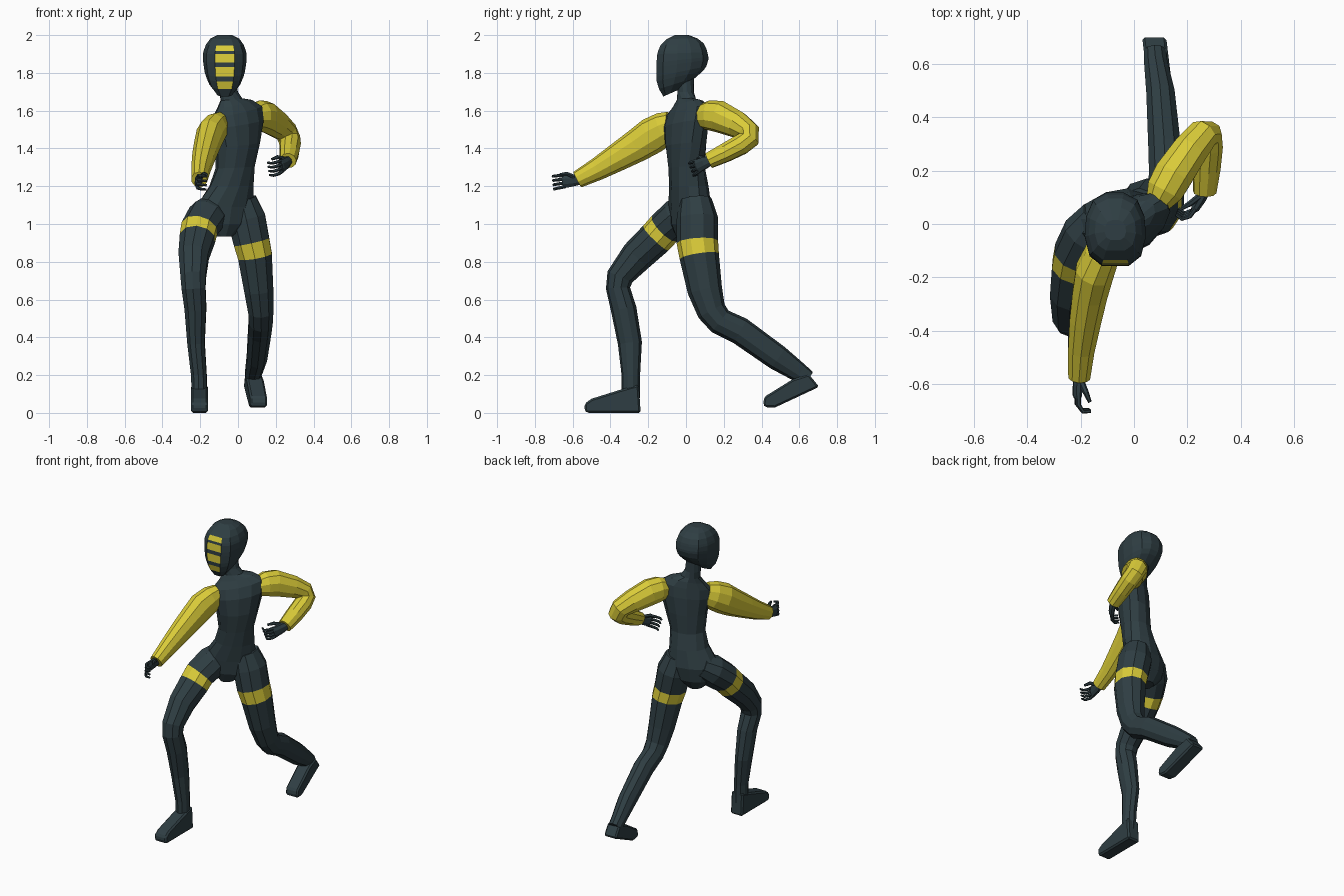
import bpy, bmesh, math
from mathutils import Vector

def material(name, rgb):
    m = bpy.data.materials.new(name)
    m.diffuse_color = (*rgb, 1)
    return m

DARK = material("dark slate", (0.028, 0.048, 0.056))
YELLOW = material("yellow", (0.70, 0.60, 0.04))

def make(name, rings, mats, rule=lambda seg, side: 0):
    """Skin a list of equal rings; rule picks the material of each face."""
    bm = bmesh.new()
    loops = [[bm.verts.new(p) for p in r] for r in rings]
    n = len(loops[0])
    for k in range(len(loops) - 1):
        for i in range(n):
            j = (i + 1) % n
            f = bm.faces.new((loops[k][i], loops[k][j], loops[k + 1][j], loops[k + 1][i]))
            f.material_index = rule(k, i)
    bm.faces.new(loops[0])
    bm.faces.new(loops[-1])
    bmesh.ops.recalc_face_normals(bm, faces=bm.faces)
    me = bpy.data.meshes.new(name)
    bm.to_mesh(me)
    bm.free()
    for m in mats:
        me.materials.append(m)
    ob = bpy.data.objects.new(name, me)
    bpy.context.collection.objects.link(ob)
    return ob

def tube(name, path, mats, n=10, rule=lambda s, i: 0, ref=(1, 0, 0)):
    """Limb along (x, y, z, side radius, depth radius) stations."""
    pts = [Vector(p[:3]) for p in path]
    rings, u, prev = [], Vector(ref), None
    for k, p in enumerate(pts):
        t = Vector()
        if k > 0:
            t += (p - pts[k - 1]).normalized()
        if k < len(pts) - 1:
            t += (pts[k + 1] - p).normalized()
        t.normalize()
        if prev:
            u = prev.rotation_difference(t) @ u
        u = (u - t * u.dot(t)).normalized()
        v = t.cross(u)
        prev = t
        a, b = path[k][3:]
        rings.append([p + u * a * math.cos(2 * math.pi * (i + .5) / n)
                      + v * b * math.sin(2 * math.pi * (i + .5) / n) for i in range(n)])
    return make(name, rings, mats, rule)

# head: tilted rings (front z, back z, front y, back y, half width)
half = [(.45, -1), (.84, -.74), (1, -.2), (.95, .35), (.72, .8), (.27, 1)]
shape = half + [(-x, y) for x, y in reversed(half)]
head = [(1.675, 1.715, -.12, -.03, .045), (1.715, 1.775, -.143, .05, .082),
        (1.755, 1.81, -.155, .09, .098), (1.78, 1.835, -.157, .108, .106),
        (1.83, 1.87, -.157, .118, .113), (1.855, 1.885, -.156, .118, .115),
        (1.90, 1.91, -.152, .113, .115), (1.915, 1.925, -.148, .109, .111),
        (1.945, 1.955, -.135, .095, .10), (1.98, 1.982, -.10, .062, .077),
        (2.0, 2.0, -.06, .015, .04)]
rings = []
for zf, zb, yf, yb, hw in head:
    rings.append([(-.07 + x * hw, yf + (yb - yf) * (y + 1) / 2, zf + (zb - zf) * (y + 1) / 2)
                  for x, y in shape])
# face stripes are the front faces of alternate rings
make("head", rings, [DARK, YELLOW], lambda k, i: int(i == 11 and k in (1, 3, 5, 7)))

# torso and neck: (z, centre x, centre y, half width, half depth, twist, sideways slope)
torso = [(.935, -.08, .005, .05, .06, 15, 0), (1.0, -.075, .015, .13, .095, 18, 0),
         (1.09, -.07, .02, .165, .105, 20, 0), (1.2, -.035, .015, .122, .10, 25, 0),
         (1.3, -.015, .003, .108, .092, 32, .05), (1.42, -.002, 0, .13, .098, 38, .1),
         (1.53, 0, 0, .158, .092, 38, .15), (1.595, -.003, .005, .158, .075, 38, .2),
         (1.635, -.015, .008, .11, .058, 36, .2), (1.66, -.035, .002, .06, .048, 25, .1),
         (1.70, -.05, -.002, .05, .044, 10, 0), (1.80, -.062, 0, .048, .042, 0, 0)]
rings = []
for z, cx, cy, hw, hd, tw, sl in torso:
    c, s = math.cos(math.radians(tw)), math.sin(math.radians(tw))
    ring = []
    for i in range(12):
        a = math.pi * i / 6
        u, v = hw * math.cos(a), hd * math.sin(a)
        ring.append((cx + u * c - v * s, cy + u * s + v * c, z + u * sl))
    rings.append(ring)
make("torso", rings, [DARK])

# legs, with a yellow thigh band
band = lambda k, i: int(k == 2)
tube("right_leg", [(-.12, .03, 1.09, .08, .08), (-.165, -.04, 1.04, .105, .10),
                   (-.205, -.115, .975, .10, .095), (-.215, -.16, .925, .097, .094),
                   (-.235, -.26, .83, .083, .088), (-.237, -.35, .72, .070, .072),
                   (-.235, -.36, .66, .066, .064), (-.225, -.33, .55, .060, .068),
                   (-.222, -.297, .37, .048, .064), (-.207, -.292, .2, .043, .049),
                   (-.204, -.292, .08, .042, .048)], [DARK, YELLOW], rule=band)
tube("left_leg", [(.02, .05, 1.13, .08, .085), (.045, .06, 1.03, .105, .11),
                  (.072, .06, .905, .10, .11), (.09, .07, .83, .095, .105),
                  (.11, .10, .65, .081, .092), (.12, .135, .54, .070, .078),
                  (.12, .18, .485, .066, .072), (.115, .285, .435, .064, .073),
                  (.10, .485, .292, .056, .068), (.082, .60, .213, .046, .052),
                  (.078, .645, .18, .043, .045)], [DARK, YELLOW], rule=band)

# feet: side profile widened in x, leaning sideways by dx per unit y
def foot(name, profile, cx, dx, hw):
    y0 = profile[0][0]
    rings = [[(cx + dx * (y - y0) + s * hw * k, y, z) for y, z in profile]
             for s, k in ((-1, 1), (1, 1))]
    ob = make(name, rings, [DARK])
    bev = ob.modifiers.new("bevel", 'BEVEL')
    bev.width, bev.segments = .012, 1

foot("right_foot", [(-.24, 0), (-.525, 0), (-.538, .015), (-.535, .05), (-.50, .075),
                    (-.34, .125), (-.25, .15)], -.204, 0, .044)
foot("left_foot", [(.705, .138), (.47, .028), (.42, .03), (.408, .045), (.415, .085),
                   (.565, .178), (.65, .205)], .075, -.12, .045)

# arms
tube("right_arm", [(-.095, -.07, 1.525, .05, .075), (-.12, -.115, 1.505, .068, .09),
                   (-.148, -.18, 1.468, .075, .097), (-.165, -.26, 1.415, .069, .088),
                   (-.182, -.36, 1.355, .062, .075), (-.197, -.47, 1.29, .052, .060),
                   (-.205, -.575, 1.235, .043, .046)], [YELLOW], ref=(1, 0, 0))
tube("left_arm", [(.09, .08, 1.57, .05, .065), (.115, .125, 1.575, .073, .08),
                  (.145, .18, 1.568, .077, .085), (.21, .275, 1.525, .070, .072),
                  (.255, .33, 1.487, .062, .062), (.272, .332, 1.45, .058, .060),
                  (.277, .29, 1.42, .056, .057), (.272, .21, 1.378, .051, .054),
                  (.265, .12, 1.335, .043, .045)], [YELLOW], ref=(.8, -.55, 0))

# hands: palm, four curled fingers and a thumb
def hand(side, wrist, d, n):
    w, d, n = Vector(wrist), Vector(d).normalized(), Vector(n)
    n = (n - d * n.dot(d)).normalized()
    s = n.cross(d)
    s = s if s.z > 0 else -s
    at = lambda a, b, c, r, q: (*(w + d * a + s * b + n * c), r, q)
    objs = [("palm", [at(-.02, 0, 0, .026, .02), at(.02, 0, 0, .034, .02),
                      at(.065, 0, .004, .038, .017), at(.075, 0, .005, .032, .012)])]
    for i, nm in enumerate(("little", "ring", "middle", "index")):
        b = (i - 1.5) * .019
        objs.append((nm + "_finger", [at(.06, b, .004, .010, .010),
                                      at(.095, b * 1.15, .01, .009, .009),
                                      at(.118, b * 1.2, .032, .008, .008),
                                      at(.112, b * 1.2, .06, .006, .006)]))
    objs.append(("thumb", [at(.01, .02, .01, .012, .012), at(.045, .042, .03, .011, .011),
                           at(.078, .042, .05, .007, .007)]))
    for nm, path in objs:
        tube(f"{side}_{nm}", path, [DARK], n=8 if nm == "palm" else 6, ref=s)

hand("right", (-.207, -.58, 1.232), (-.15, -1, -.08), (1, 0, -.1))
hand("left", (.262, .115, 1.33), (-.42, -.85, -.35), (-1, 0, -.15))
